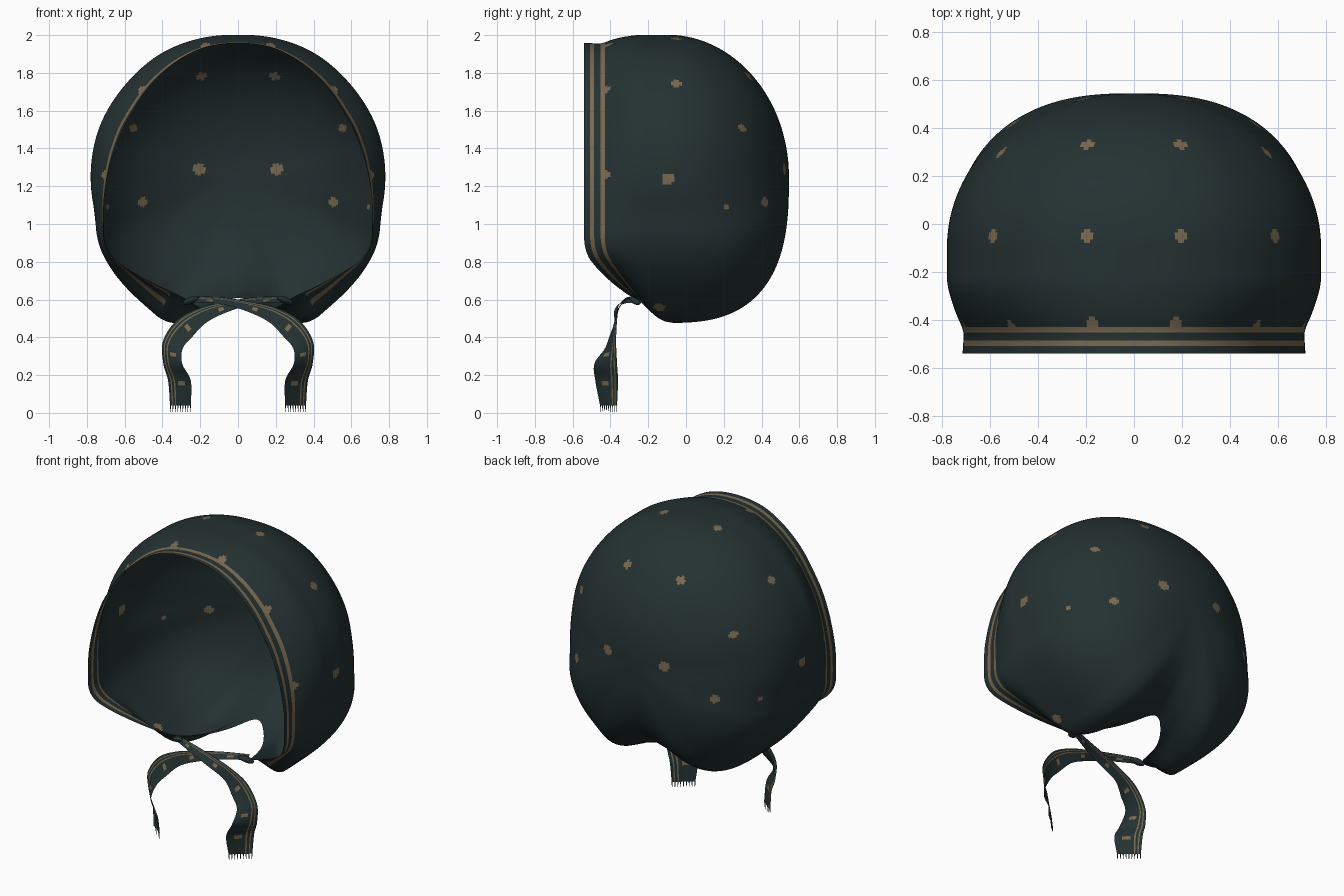
import bpy, math
from mathutils import Vector

if "Cube" in bpy.data.objects:
    bpy.data.objects.remove(bpy.data.objects["Cube"])


def material(name, rgb):
    m = bpy.data.materials.new(name)
    m.diffuse_color = (*rgb, 1)
    m.use_nodes = True
    m.node_tree.nodes["Principled BSDF"].inputs["Base Color"].default_value = m.diffuse_color
    return m


cloth = material("dark_teal_cloth", (0.018, 0.031, 0.032))
tan = material("tan_print", (0.19, 0.14, 0.08))


def lerp_table(table, x):
    for (a, va), (b, vb) in zip(table, table[1:]):
        if x <= b:
            return va + (vb - va) * max(0, (x - a) / (b - a))
    return table[-1][1]


def soft(table, deg, w=5):
    # averaged lookup, mirrored around 0 and 180 degrees
    total = 0
    for i in range(-4, 5):
        d = abs(deg + i * w / 4)
        total += lerp_table(table, 360 - d if d > 180 else d)
    return total / 9


def smoothstep(t):
    t = min(1, max(0, t))
    return t * t * (3 - 2 * t)


def make_object(name, verts, faces, colours):
    me = bpy.data.meshes.new(name)
    me.from_pydata(verts, [], faces)
    me.materials.append(cloth)
    me.materials.append(tan)
    for p, c in zip(me.polygons, colours):
        p.material_index = c
        p.use_smooth = True
    ob = bpy.data.objects.new(name, me)
    bpy.context.collection.objects.link(ob)
    return ob


# Bonnet outlines around the face axis: angle from the top -> radius or depth
CENTRE_Z = 1.25
FULL = [(0, .75), (31, .77), (51, .77), (71, .78), (90, .78), (105, .78), (115, .82),
        (125, .83), (139, .835), (148, .845), (155, .87), (160, .82), (166, .73), (180, .66)]
RIM = [(0, .71), (16, .71), (36, .68), (57, .655), (77, .667), (90, .69), (109, .753),
       (119, .81), (137, .73), (150, .70), (158, .70), (162, .72), (166, .73), (180, .66)]
START = [(0, -.54), (119, -.54), (137, -.42), (150, -.33), (158, -.27), (162, -.13),
         (168, .08), (180, .24)]
BANDS = [0, .032, .054, .088, .11]      # hem rows, tan on the second and fourth strips
COLS, ROWS = 360, 96
BACK, MID = .545, -.1
DEPTH = BACK - MID

# Printed dots: x, y, z, radius (mirrored in x)
DOTS = [(.2, .33, 1.79, .027), (.2, -.05, 1.97, .029), (.59, -.05, 1.74, .029),
        (.57, .31, 1.52, .027), (.49, .39, 1.11, .027), (.78, -.1, 1.24, .031),
        (.21, .51, 1.29, .032), (.18, -.42, 1.95, .03), (.5, -.42, 1.70, .03),
        (.71, -.43, 1.26, .03), (.70, .22, 1.09, .018), (.48, -.14, .56, .03)]


def shell_point(deg, row):
    a = abs(deg)
    y0 = soft(START, a)
    n = 2 + .75 * smoothstep((a - 80) / 60)
    full, rim = soft(FULL, a), soft(RIM, a)

    def q_of(y):
        e = (y - MID) / DEPTH
        return e if e < 0 else math.asin(min(1, e ** (n / 2)))

    if row < len(BANDS):
        q = q_of(y0 + BANDS[row])
    else:
        q1 = q_of(y0 + BANDS[-1])
        t = (row - len(BANDS) + 1) / (ROWS - len(BANDS) + 1)
        q = q1 + (math.pi / 2 - q1) * t
    if q < 0:
        y, ratio = MID + DEPTH * q, 1
    else:
        y = MID + DEPTH * math.sin(q) ** (2 / n)
        ratio = math.cos(q) ** (2 / n)
    width = .32 - .12 * smoothstep((a - 110) / 40)
    r = (rim + (full - rim) * smoothstep((y - y0) / width)) * ratio
    # slight waist behind the hem
    if a < 150:
        r -= .012 * math.exp(-((y - y0 - .09) / .05) ** 2)
    phi = math.radians(deg)
    return Vector((r * math.sin(phi), y, CENTRE_Z + r * math.cos(phi)))


# Bonnet shell
verts, faces, colours = [], [], []
for row in range(ROWS):
    for c in range(COLS):
        verts.append(shell_point(c - 180, row))
verts.append(Vector((0, BACK, CENTRE_Z)))
dots = [(Vector((s * x, y, z)), r) for x, y, z, r in DOTS for s in (-1, 1)]
# settle each dot on the cloth
dots = [(min(verts, key=lambda v: (v - d).length_squared), r) for d, r in dots]
for row in range(ROWS):
    for c in range(COLS):
        a, b = row * COLS + c, row * COLS + (c + 1) % COLS
        if row == ROWS - 1:
            f = (a, len(verts) - 1, b)
        else:
            f = (a, a + COLS, b + COLS, b)
        faces.append(f)
        mid = sum((verts[i] for i in f), Vector()) / len(f)
        stripe = row in (1, 3) and abs(c - 179.5) < 150
        spot = any((mid - d).length < r for d, r in dots)
        colours.append(int(stripe or spot))
make_object("bonnet_shell", verts, faces, colours)

# Ribbon path: centre and half-width vector
TIE = [((-.25, -.27, .60), (0, .01, .015)), ((-.1, -.33, .595), (0, .02, .018)),
       ((.05, -.36, .565), (.01, .02, .025)), ((.18, -.37, .52), (.015, .01, .04)),
       ((.28, -.385, .45), (.04, .02, .045)), ((.345, -.40, .36), (.052, .03, .02)),
       ((.345, -.425, .26), (.05, .06, 0)), ((.31, -.42, .17), (.06, .06, 0)),
       ((.305, -.41, .04), (.055, .045, 0))]


def spline(points, t):
    i = min(int(t), len(points) - 2)
    f = t - i
    p = [Vector(points[min(max(i + k, 0), len(points) - 1)]) for k in (-1, 0, 1, 2)]
    return .5 * (2 * p[1] + (p[2] - p[0]) * f + (2 * p[0] - 5 * p[1] + 4 * p[2] - p[3]) * f * f
                 + (3 * p[1] - p[0] - 3 * p[2] + p[3]) * f ** 3)


def ribbon(name, side, shift):
    across = [-1, -.7, -.45, -.15, .15, .4, .52, .7, .8, 1]
    n, steps = len(across), 80
    verts, faces, colours = [], [], []
    centres, widths = [p for p, w in TIE], [w for p, w in TIE]
    for i in range(steps + 1):
        t = i / steps * (len(TIE) - 1)
        c, w = spline(centres, t), spline(widths, t)
        c.y += shift * max(0, 1 - t / 4)
        for u in across:
            v = c + w * u
            verts.append((side * v.x, v.y, v.z))
    for i in range(steps):
        for k in range(n - 1):
            a = i * n + k
            faces.append((a, a + 1, a + n + 1, a + n))
            spot = k in (2, 3) and i % 16 in (6, 7)
            colours.append(int(k in (5, 7) or spot))
    # frayed threads at the cut end
    c, w = Vector(centres[-1]), Vector(widths[-1])
    for k in range(9):
        u = -.96 + k * .24
        b = len(verts)
        for du, dz in ((-.05, 0), (.05, 0), (.02, -.034), (-.02, -.034)):
            v = c + w * (u + du)
            verts.append((side * v.x, v.y, v.z + dz))
        faces.append((b, b + 1, b + 2, b + 3))
        colours.append(0)
    make_object(name, verts, faces, colours)


ribbon("right_tie_ribbon", 1, 0)
ribbon("left_tie_ribbon", -1, .025)

# Gathered knots where the ribbons meet the bonnet
for side, name in ((-1, "left_knot"), (1, "right_knot")):
    bpy.ops.mesh.primitive_uv_sphere_add(segments=16, ring_count=8, radius=1,
                                         location=(side * .25, -.27, .595))
    ob = bpy.context.object
    ob.name = name
    ob.scale = (.05, .025, .018)
    ob.rotation_euler = (0, side * .35, side * .5)
    ob.data.materials.append(cloth)
    bpy.ops.object.shade_smooth_by_angle()
